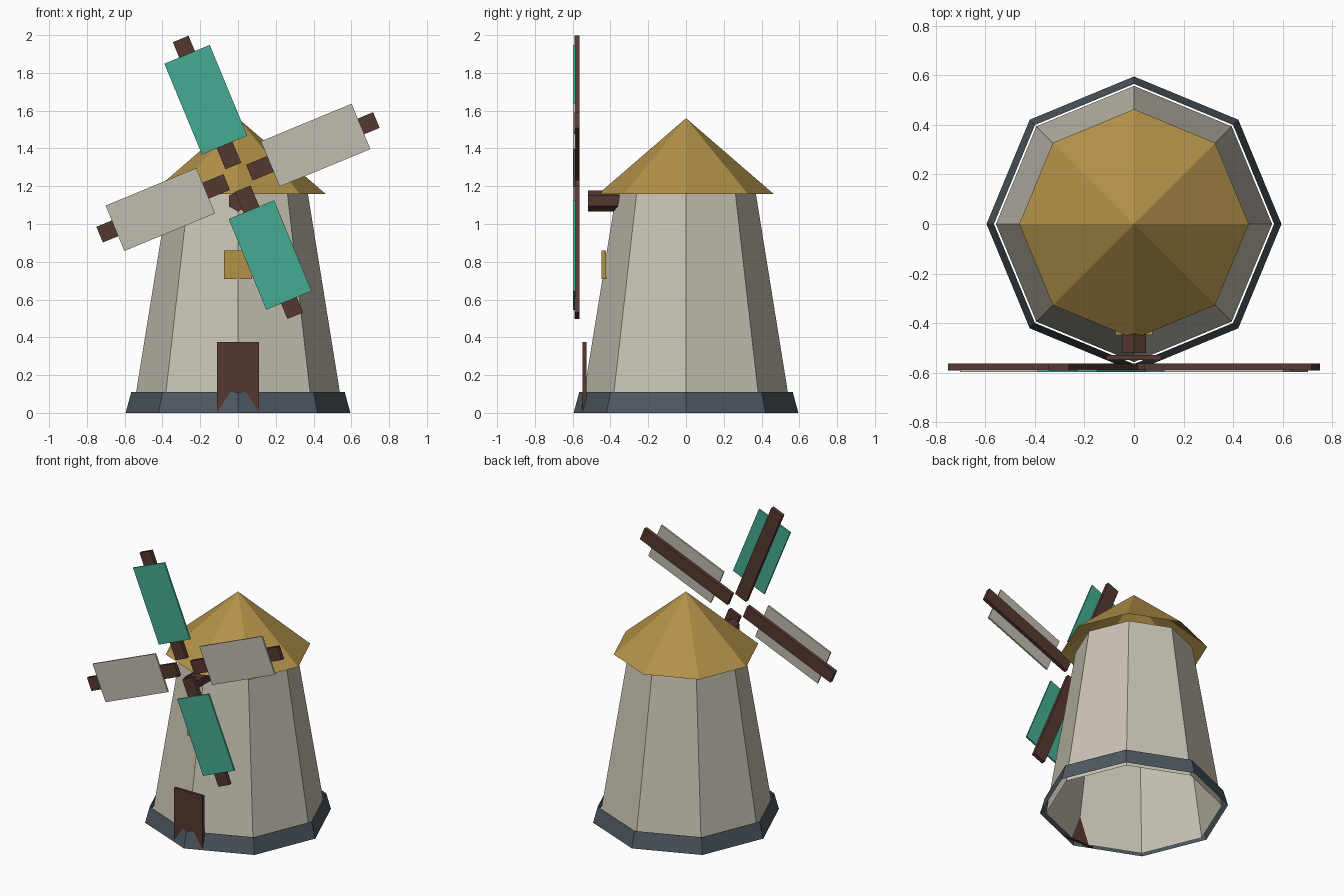
import bpy
import math
from mathutils import Matrix, Vector

default = bpy.data.objects.get("Cube")
if default:
    bpy.data.objects.remove(default, do_unlink=True)


def material(name, rgb):
    """Flat material from 0-255 display colour, stored as linear."""
    linear = [((c / 255 + 0.055) / 1.055) ** 2.4 for c in rgb] + [1.0]
    mat = bpy.data.materials.new(name)
    mat.use_nodes = True
    mat.diffuse_color = linear
    bsdf = mat.node_tree.nodes["Principled BSDF"]
    bsdf.inputs["Base Color"].default_value = linear
    bsdf.inputs["Roughness"].default_value = 0.9
    return mat


plaster = material("pale plaster", (201, 195, 181))
slate = material("slate blue grey", (78, 89, 96))
straw = material("golden straw", (179, 146, 73))
wood = material("dark wood", (86, 56, 49))
canvas = material("cream canvas", (192, 189, 175))
teal = material("teal canvas", (69, 172, 146))


def add_object(name, verts, faces, mat):
    mesh = bpy.data.meshes.new(name)
    mesh.from_pydata(verts, [], faces)
    mesh.materials.append(mat)
    obj = bpy.data.objects.new(name, mesh)
    bpy.context.collection.objects.link(obj)
    return obj


def ring(radius, z, sides):
    step = math.tau / sides
    return [(radius * math.sin(i * step), -radius * math.cos(i * step), z)
            for i in range(sides)]


def shell(name, r_low, r_high, z_low, z_high, mat, sides=8):
    """Open-ended tapered wall; r_high = 0 closes it to a point."""
    verts = ring(r_low, z_low, sides)
    pairs = [(i, (i + 1) % sides) for i in range(sides)]
    if r_high:
        verts += ring(r_high, z_high, sides)
        faces = [(a, b, b + sides, a + sides) for a, b in pairs]
    else:
        verts.append((0, 0, z_high))
        faces = [(a, b, sides) for a, b in pairs]
    return add_object(name, verts, faces, mat)


def box(name, low, high, mat, transform=Matrix()):
    verts = [transform @ Vector((x, y, z)) for x in (low[0], high[0])
             for y in (low[1], high[1]) for z in (low[2], high[2])]
    faces = [(0, 1, 3, 2), (4, 6, 7, 5), (0, 4, 5, 1),
             (2, 3, 7, 6), (0, 2, 6, 4), (1, 5, 7, 3)]
    return add_object(name, verts, faces, mat)


# Tower body
shell("plinth", 0.595, 0.565, 0, 0.11, slate)
shell("tower_wall", 0.557, 0.37, 0, 1.16, plaster)
shell("roof", 0.463, 0, 1.16, 1.56, straw)

# Door and window
box("door", (-0.11, -0.548, 0), (0.11, -0.528, 0.375), wood)
box("window", (-0.075, -0.447, 0.71), (0.075, -0.424, 0.86), straw)

# Six-sided axle, edge upward, pointing forward
sides = 6
axle_verts = [(x, -0.52 + z, 1.122 - y)
              for z_end in (0, 0.2) for x, y, z in ring(0.056, z_end, sides)]
axle_faces = [(i, (i + 1) % sides, (i + 1) % sides + sides, i + sides)
              for i in range(sides)]
axle_faces += [tuple(reversed(range(sides))), tuple(range(sides, 2 * sides))]
add_object("axle", axle_verts, axle_faces, wood)

# Four arms with alternating sail colours
hub = Matrix.Translation((0, 0, 1.247))
for i, place in enumerate(("upper", "left", "lower", "right")):
    turn = hub @ Matrix.Rotation(math.radians(90 * i - 22.5), 4, "Y")
    box(place + "_arm", (-0.045, -0.59, 0.065), (0.045, -0.563, 0.793), wood, turn)
    box(place + "_sail", (-0.13, -0.598, 0.185), (0.13, -0.586, 0.705),
        canvas if i % 2 else teal, turn)
